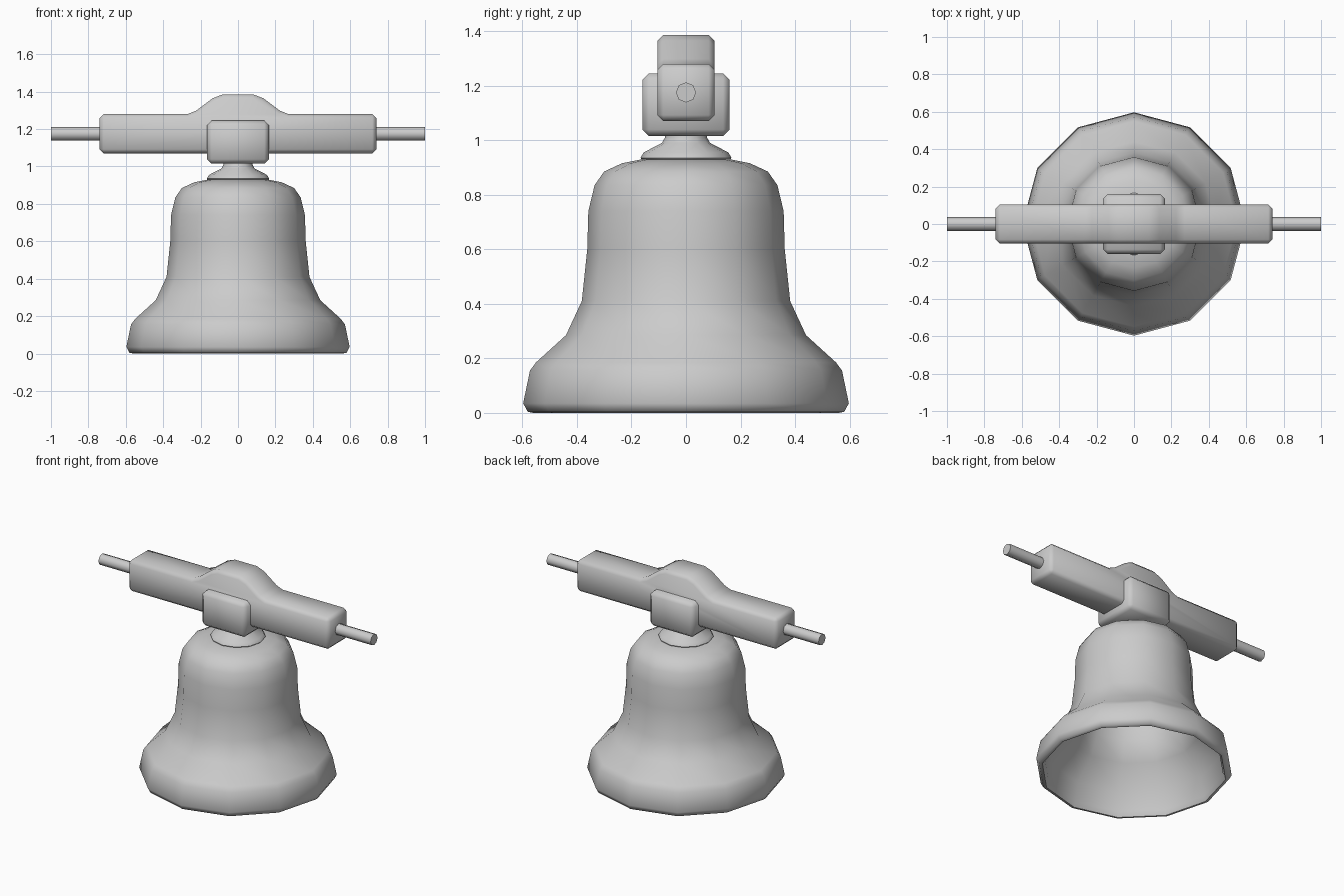
import bpy, bmesh, math
from mathutils import Matrix

if "Cube" in bpy.data.objects:
    bpy.data.objects.remove(bpy.data.objects["Cube"])


def finish(name, bm, angle=50, bevel=0):
    bmesh.ops.recalc_face_normals(bm, faces=bm.faces[:])
    if bevel:
        # chamfer only the square corners
        edges = [e for e in bm.edges if e.calc_face_angle(0) > math.radians(60)]
        bmesh.ops.bevel(bm, geom=edges, offset=bevel, segments=1, affect='EDGES')
    me = bpy.data.meshes.new(name)
    bm.to_mesh(me)
    bm.free()
    for p in me.polygons:
        p.use_smooth = True
    me.set_sharp_from_angle(angle=math.radians(angle))
    ob = bpy.data.objects.new(name, me)
    bpy.context.collection.objects.link(ob)
    return ob


def lathe(name, profile, sides=12, angle=60):
    bm = bmesh.new()
    verts = [bm.verts.new((r, 0, z)) for r, z in profile]
    edges = [bm.edges.new(pair) for pair in zip(verts, verts[1:])]
    bmesh.ops.spin(bm, geom=verts + edges, cent=(0, 0, 0), axis=(0, 0, 1),
                   angle=math.tau, steps=sides, use_duplicate=False)
    bmesh.ops.remove_doubles(bm, verts=bm.verts[:], dist=1e-4)
    return finish(name, bm, angle)


# Bell shell: outer wall from crown to lip, then back up the inside
lathe("bell", [
    (0, 0.93), (0.16, 0.93), (0.235, 0.915), (0.30, 0.885), (0.335, 0.835),
    (0.358, 0.74), (0.362, 0.60), (0.382, 0.41), (0.44, 0.285), (0.55, 0.185),
    (0.572, 0.155), (0.597, 0.035), (0.58, 0.004), (0.56, 0.0),
    (0.545, 0.03), (0.525, 0.155), (0.40, 0.285), (0.345, 0.41),
    (0.325, 0.60), (0.32, 0.74), (0.27, 0.84), (0, 0.88)])

# Flared neck joining the bell to the clamp
lathe("neck", [(0, 0.92), (0.155, 0.92), (0.167, 0.935), (0.155, 0.955),
               (0.088, 0.99), (0.077, 1.01), (0.077, 1.04), (0, 1.04)])

# Wooden headstock: side profile with a raised hump, extruded in depth
half = [(0.74, 1.07), (0.74, 1.28), (0.27, 1.28), (0.225, 1.298),
        (0.135, 1.365), (0.08, 1.386)]
outline = half + [(-x, z) for x, z in reversed(half)]
bm = bmesh.new()
face = bm.faces.new([bm.verts.new((x, -0.105, z)) for x, z in outline])
ext = bmesh.ops.extrude_face_region(bm, geom=[face])
bmesh.ops.translate(bm, vec=(0, 0.21, 0),
                    verts=[v for v in ext["geom"] if isinstance(v, bmesh.types.BMVert)])
finish("headstock", bm, bevel=0.022)

# Clamp block around the headstock
bm = bmesh.new()
bmesh.ops.create_cube(bm, size=1, matrix=Matrix.Translation((0, 0, 1.13))
                      @ Matrix.Diagonal((0.33, 0.32, 0.23, 1)))
finish("clamp", bm, bevel=0.024)

# Pivot pins at both ends
for side, label in ((-1, "left"), (1, "right")):
    bm = bmesh.new()
    bmesh.ops.create_cone(bm, cap_ends=True, segments=8, radius1=0.037, radius2=0.037,
                          depth=0.3, matrix=Matrix.Translation((side * 0.85, 0, 1.175))
                          @ Matrix.Rotation(math.pi / 2, 4, 'Y'))
    finish("pivot_pin_" + label, bm)
